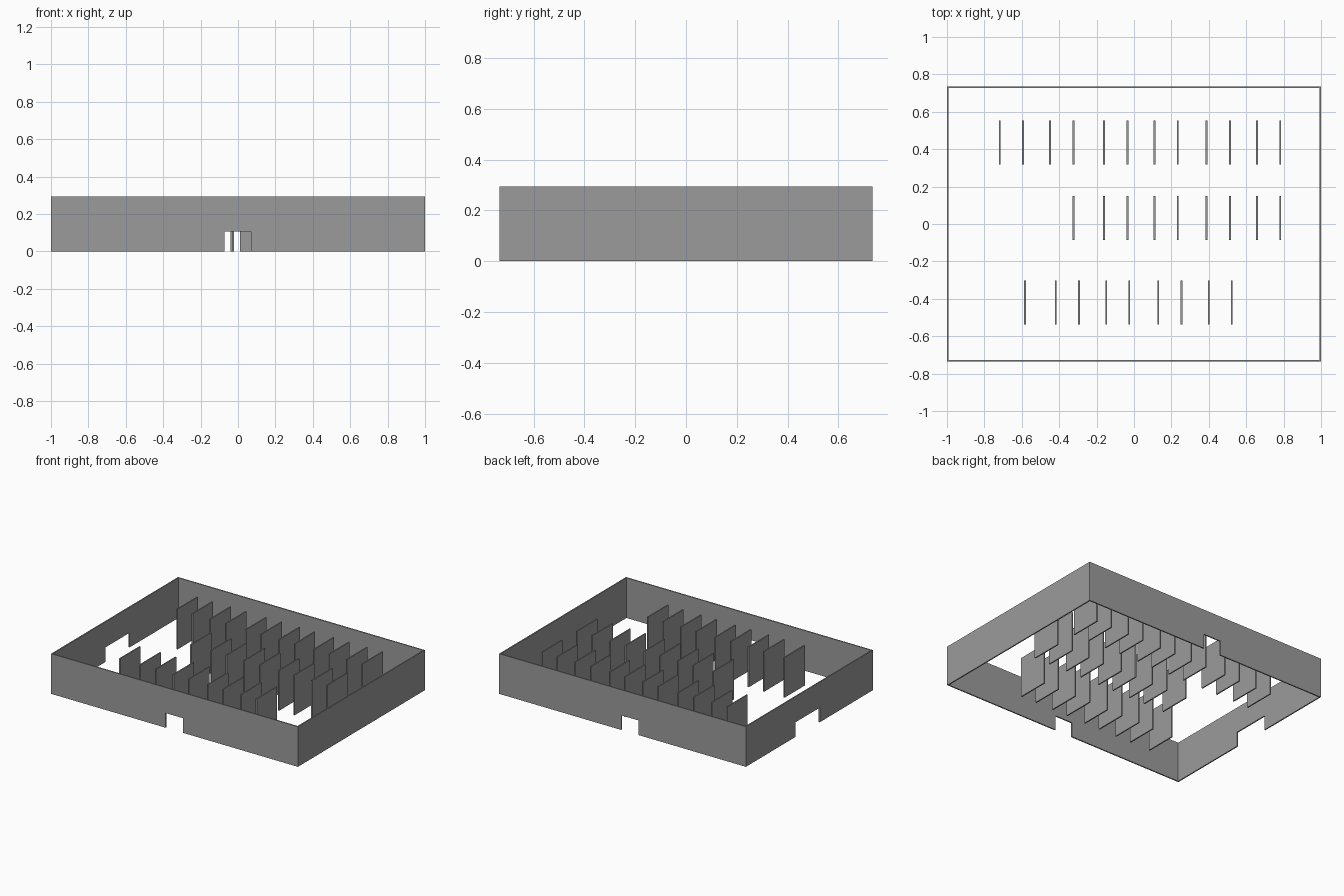
import bpy, bmesh

if "Cube" in bpy.data.objects:
    bpy.data.objects.remove(bpy.data.objects["Cube"])

HX, HY, H = 1.0, 0.735, 0.294   # half length, half depth, wall height
T, PT = 0.009, 0.009            # wall and partition thickness
DOOR_H = 0.107

grey = bpy.data.materials.new("dark_grey")
grey.diffuse_color = (0.33, 0.33, 0.33, 1)
grey.use_nodes = True
grey.node_tree.nodes["Principled BSDF"].inputs["Base Color"].default_value = grey.diffuse_color


def extrude_profile(name, pts, push):
    """Solid made from a flat outline swept along the push vector."""
    bm = bmesh.new()
    face = bm.faces.new([bm.verts.new(p) for p in pts])
    ret = bmesh.ops.extrude_face_region(bm, geom=[face], use_keep_orig=True)
    verts = [g for g in ret["geom"] if isinstance(g, bmesh.types.BMVert)]
    bmesh.ops.translate(bm, verts=verts, vec=push)
    bmesh.ops.recalc_face_normals(bm, faces=bm.faces[:])
    me = bpy.data.meshes.new(name)
    bm.to_mesh(me)
    bm.free()
    me.materials.append(grey)
    ob = bpy.data.objects.new(name, me)
    bpy.context.collection.objects.link(ob)


def wall_outline(a, b, door=None):
    """Wall elevation as (along, up) points, with an optional doorway."""
    pts = [(a, 0)]
    if door:
        l, r = door
        pts += [(l, 0), (l, DOOR_H), (r, DOOR_H), (r, 0)]
    return pts + [(b, 0), (b, H), (a, H)]


# outer walls, three of them with a doorway
for name, y, door in (("front_wall", -HY, (-0.072, 0.07)),
                      ("back_wall", HY - T, (-0.13, 0.01))):
    extrude_profile(name, [(u, y, z) for u, z in wall_outline(-HX, HX, door)], (0, T, 0))
for name, x, door in (("left_wall", -HX, (-0.12, 0.162)),
                      ("right_wall", HX - T, None)):
    extrude_profile(name, [(x, u, z) for u, z in wall_outline(-HY + T, HY - T, door)], (T, 0, 0))

# three rows of free-standing partitions
back_x = [-0.717, -0.593, -0.449, -0.323, -0.16, -0.035,
          0.11, 0.234, 0.388, 0.513, 0.658, 0.782]
front_x = [-0.583, -0.418, -0.294, -0.149, -0.025, 0.129, 0.254, 0.399, 0.523]
rows = (("back", 0.318, back_x), ("middle", -0.086, back_x[3:]), ("front", -0.536, front_x))
for row, y, xs in rows:
    for i, x in enumerate(xs):
        outline = [(x - PT / 2, y + u, z) for u, z in wall_outline(0, 0.235)]
        extrude_profile(f"{row}_partition_{i + 1}", outline, (PT, 0, 0))
